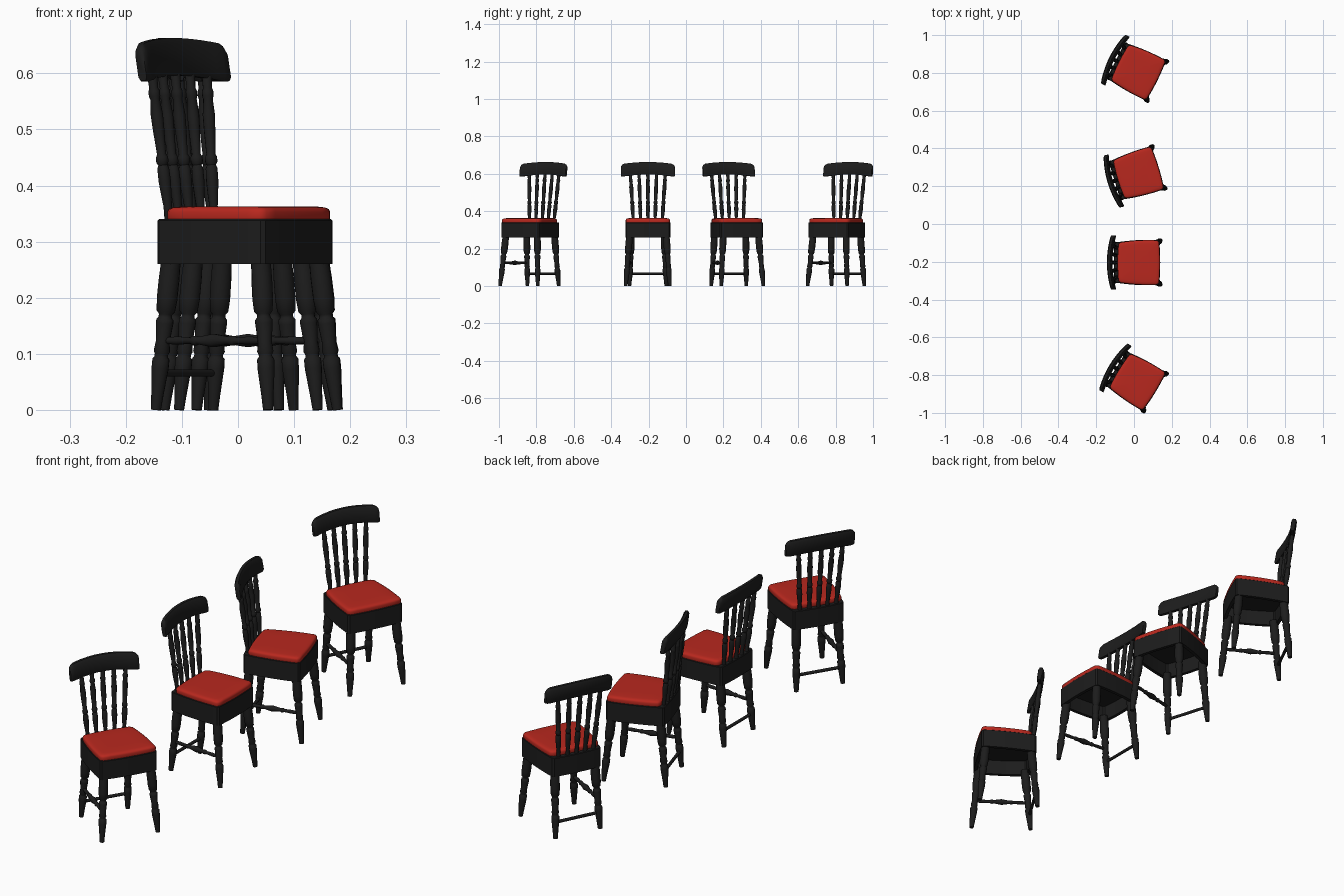
import bpy, bmesh, math
from mathutils import Vector, Matrix

if "Cube" in bpy.data.objects:
    bpy.data.objects.remove(bpy.data.objects["Cube"])


def material(name, rgb):
    m = bpy.data.materials.new(name)
    m.diffuse_color = (*rgb, 1)
    m.use_nodes = True
    m.node_tree.nodes["Principled BSDF"].inputs["Base Color"].default_value = m.diffuse_color
    return m


BLACK = material("black_paint", (0.012, 0.012, 0.012))
RED = material("red_cushion", (0.48, 0.021, 0.013))
parts = []  # (name, mesh) for one chair facing +x


def finish(name, bm, mat, angle=40):
    bmesh.ops.recalc_face_normals(bm, faces=bm.faces)
    me = bpy.data.meshes.new(name)
    bm.to_mesh(me)
    bm.free()
    me.materials.append(mat)
    for p in me.polygons:
        p.use_smooth = True
    me.set_sharp_from_angle(angle=math.radians(angle))
    parts.append((name, me))


def skin(bm, rings, caps=True):
    """Join closed rings of points into a tube."""
    vs = [[bm.verts.new(p) for p in r] for r in rings]
    n = len(vs[0])
    for a, b in zip(vs, vs[1:]):
        for i in range(n):
            j = (i + 1) % n
            bm.faces.new((a[i], a[j], b[j], b[i]))
    if caps:
        bm.faces.new(vs[0])
        bm.faces.new(vs[-1])


def turned(name, p0, p1, profile, sides=14):
    """Lathe-turned rod from p0 to p1; profile is (fraction, radius)."""
    p0, p1 = Vector(p0), Vector(p1)
    q = (p1 - p0).to_track_quat('Z', 'Y')
    rings = []
    for t, r in profile:
        c = p0.lerp(p1, t)
        rings.append([c + q @ Vector((r * math.cos(a), r * math.sin(a), 0))
                      for a in (2 * math.pi * i / sides for i in range(sides))])
    bm = bmesh.new()
    skin(bm, rings)
    finish(name, bm, BLACK)


def outline(xf, xb, wf, wb, bow, cut, z):
    """Seat plan: tapered four-sided shape with bowed edges, clipped corners."""
    cs = [Vector(c) for c in ((xf, -wf), (xf, wf), (xb, wb), (xb, -wb))]
    pts = []
    for i in range(4):
        a, b = cs[i], cs[(i + 1) % 4]
        d = (b - a).normalized()
        nrm = Vector((d.y, -d.x))
        for k in range(9):
            t = cut + (1 - 2 * cut) * k / 8
            p = a.lerp(b, t) + nrm * bow * 4 * t * (1 - t)
            pts.append((p.x, p.y, z))
    return pts


# Seat apron: hollow frame with a board inside the top
def frame(inset, z):
    return outline(0.131 - inset, -0.101 + inset, 0.119 - inset, 0.106 - inset, 0.006, 0.025, z)


bm = bmesh.new()
skin(bm, [frame(0.014, 0.325), frame(0.014, 0.26), frame(0, 0.26),
          frame(0, 0.338), frame(0.002, 0.34)])
finish("seat_apron", bm, BLACK, 30)


# Cushion: rounded slab
def pad(inset, z):
    return outline(0.129 - inset, -0.083 + inset, 0.117 - inset, 0.105 - inset, 0.006, 0.04, z)


bm = bmesh.new()
skin(bm, [pad(0.001, 0.338), pad(0, 0.342), pad(0, 0.353), pad(0.002, 0.358),
          pad(0.007, 0.361), pad(0.018, 0.3625), pad(0.06, 0.363)])
finish("seat_cushion", bm, RED, 60)

# Legs
LEG = [(0, .009), (.1, .011), (.27, .0153), (.33, .0153), (.345, .012), (.36, .012),
       (.38, .0145), (.44, .0125), (.56, .0155), (.585, .0155), (.6, .012), (.62, .012),
       (.64, .0165), (.72, .0185), (.85, .0185), (1, .017)]
BAR = [(0, .006), (.15, .0075), (.28, .006), (.3, .009), (.33, .009), (.35, .007),
       (.5, .0125), (.65, .007), (.67, .009), (.7, .009), (.72, .006), (.85, .0075), (1, .006)]
for side, s in (("right", -1), ("left", 1)):
    f0, f1 = Vector((.140, s * .118, 0)), Vector((.112, s * .098, .275))
    b0, b1 = Vector((-.107, s * .098, 0)), Vector((-.081, s * .087, .275))
    turned("front_leg_" + side, f0, f1, LEG)
    turned("back_leg_" + side, b0, b1, LEG)
    # Turned stretcher on the right side only
    if s < 0:
        turned("side_stretcher", b0.lerp(b1, .45), f0.lerp(f1, .45), BAR, 10)

# Plain low rail between the back legs
turned("back_stretcher", (-.101, -.095, .066), (-.101, .095, .066), [(0, .0065), (1, .0065)], 10)

# Five fanned back spindles
SPINDLE = [(0, .009), (.12, .0075), (.2, .0095), (.28, .011), (.36, .0105), (.38, .008),
           (.4, .011), (.43, .011), (.45, .008), (.6, .0102), (.7, .011), (.8, .0085),
           (.82, .0102), (.85, .0102), (.87, .008), (1, .0095)]
for i in range(5):
    u = (i - 2) / 2
    turned(f"back_spindle_{i + 1}", (-.095 + .004 * u * u, u * .076, .33),
           (-.128 + .009 * u * u, u * .094, .61), SPINDLE, 12)

# Crest rail: curved in plan and arched, with rounded ends
rings = []
for s in (-1, -.985, -.95, -.88, -.75, -.6, -.4, -.2, 0, .2, .4, .6, .75, .88, .95, .985, 1):
    e = max(0, (abs(s) - .85) / .15) ** 3
    x = -.131 + .021 * s * s
    lo = .596 - .013 * s * s + .004 * e
    hi = .663 - .012 * s * s - .012 * e
    h = .0115 - .003 * e
    sec = [(-h, .12), (-h * .6, 0), (h * .6, 0), (h, .12), (h, .85), (h * .5, 1), (-h * .5, 1), (-h, .85)]
    rings.append([(x + dx - .009 * (v - .5), .144 * s, lo + (hi - lo) * v) for dx, v in sec])
bm = bmesh.new()
skin(bm, rings)
finish("crest_rail", bm, BLACK, 50)

# Four chairs in a row, each turned a little differently
CHAIRS = [(0, .818, -26.5), (0, .26, 17), (.002, -.204, 0), (-.004, -.82, -31.5)]
for n, (x, y, deg) in enumerate(CHAIRS, 1):
    for name, me in parts:
        ob = bpy.data.objects.new(f"chair_{n}_{name}", me)
        ob.matrix_world = Matrix.Translation((x, y, 0)) @ Matrix.Rotation(math.radians(deg), 4, 'Z')
        bpy.context.collection.objects.link(ob)
